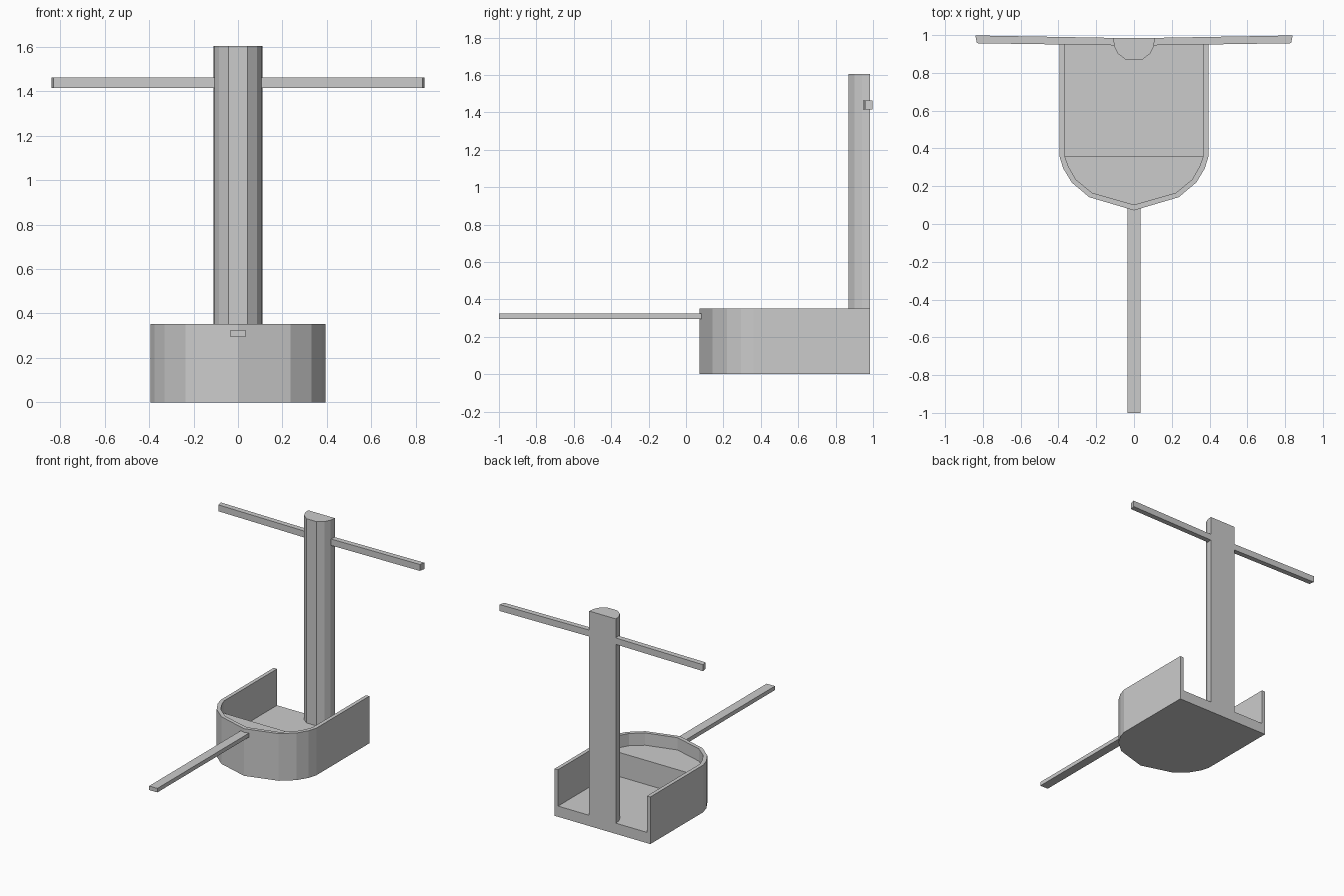
import bpy
import bmesh

if "Cube" in bpy.data.objects:
    bpy.data.objects.remove(bpy.data.objects["Cube"])


def prism(name, outline, z0, z1):
    """Extrude a plan outline (x, y) from z0 up to z1."""
    bm = bmesh.new()
    face = bm.faces.new([bm.verts.new((x, y, z0)) for x, y in outline])
    top = bmesh.ops.extrude_face_region(bm, geom=[face])["geom"]
    bmesh.ops.translate(bm, vec=(0, 0, z1 - z0),
                        verts=[v for v in top if isinstance(v, bmesh.types.BMVert)])
    bmesh.ops.recalc_face_normals(bm, faces=bm.faces)
    mesh = bpy.data.meshes.new(name)
    bm.to_mesh(mesh)
    bm.free()
    obj = bpy.data.objects.new(name, mesh)
    bpy.context.collection.objects.link(obj)
    return obj


def mirrored(half, centre=()):
    """Close a right-hand half outline across x = 0."""
    return list(half) + list(centre) + [(-x, y) for x, y in reversed(half)]


def cut(target, cutter):
    mod = target.modifiers.new(cutter.name, 'BOOLEAN')
    mod.operation = 'DIFFERENCE'
    mod.solver = 'EXACT'
    mod.object = cutter
    cutter.hide_render = True
    cutter.display_type = 'WIRE'


# Rounded basin, open at the back, with a raised step in its front half
outer = [(0.395, 0.985), (0.395, 0.36), (0.375, 0.295), (0.33, 0.22), (0.237, 0.142)]
inner = [(0.367, 1.2), (0.367, 0.36), (0.347, 0.305), (0.307, 0.235), (0.222, 0.165)]
basin = prism("basin", mirrored(outer, [(0, 0.072)]), 0, 0.352)
cut(basin, prism("upper_cutter", mirrored(inner, [(0, 0.102)]), 0.26, 0.6))
cut(basin, prism("floor_cutter", mirrored([(0.367, 1.2), (0.367, 0.36)]), 0.08, 0.4))

# Half-round column standing on the floor, flat at the back
column = [(0.11, 0.985), (0.105, 0.94), (0.085, 0.902), (0.042, 0.868)]
prism("column", mirrored(column), 0.08, 1.605)

# Two crossbar arms, swept slightly backwards
for side, s in (("right", 1), ("left", -1)):
    arm = [(s * 0.10, 0.946), (s * 0.832, 0.957), (s * 0.84, 0.998), (s * 0.10, 0.985)]
    prism(side + "_arm", arm, 1.415, 1.463)

# Flat rod reaching forward from the basin
prism("front_rod", mirrored([(0.034, 0.085), (0.034, -1.0)]), 0.295, 0.325)
